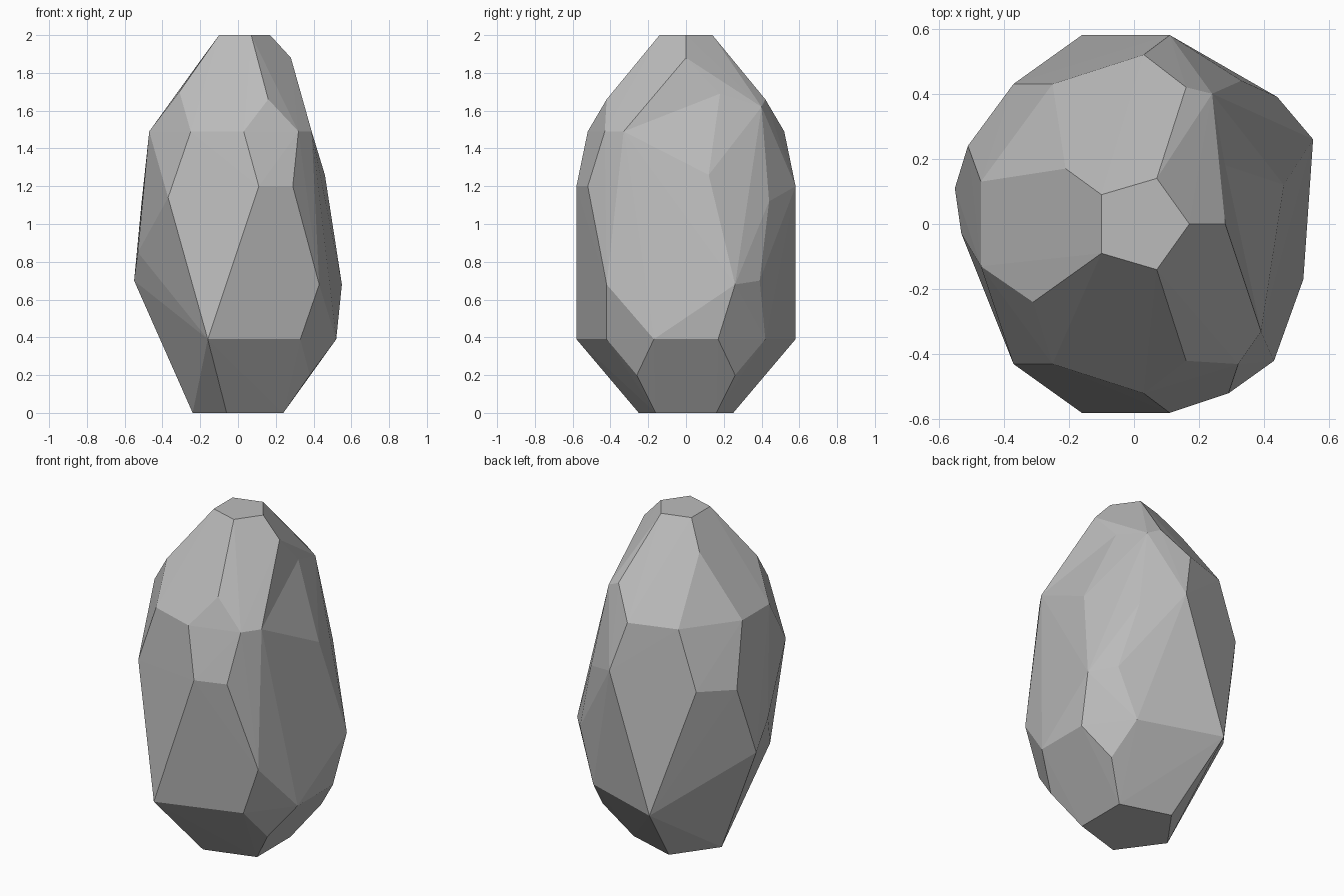
import bpy
from math import atan2
from mathutils import Vector

# Remove the default object only
default_cube = bpy.data.objects.get("Cube")
if default_cube:
    bpy.data.objects.remove(default_cube, do_unlink=True)


def make_material(name, colour):
    material = bpy.data.materials.new(name)
    material.use_nodes = True
    material.diffuse_color = colour
    material.node_tree.nodes["Principled BSDF"].inputs["Base Color"].default_value = colour
    return material


def ordered_facet(points, members, normal):
    """Order the corners of one flat facet counter-clockwise around its normal."""
    centre = sum((points[i] for i in members), Vector()) / len(members)
    across = (points[members[0]] - centre).normalized()
    up = normal.cross(across)

    def angle(i):
        offset = points[i] - centre
        return atan2(offset.dot(up), offset.dot(across))

    return sorted(members, key=angle)


def wrap_facets(points, tolerance=.00001):
    """Find every flat facet that has all the points on or behind it."""
    facets = {}
    count = len(points)
    for i in range(count):
        for j in range(i + 1, count):
            for k in range(j + 1, count):
                normal = (points[j] - points[i]).cross(points[k] - points[i])
                if normal.length < .0001:
                    continue
                normal.normalize()
                level = normal.dot(points[i])
                for facing in (normal, -normal):
                    limit = facing.dot(points[i]) + tolerance
                    if all(facing.dot(p) <= limit for p in points):
                        members = [n for n, p in enumerate(points)
                                   if abs(normal.dot(p) - level) <= tolerance]
                        facets[tuple(members)] = ordered_facet(points, members, facing)
    return list(facets.values())


def dent_edge(points, facets, start, end, bottom):
    """Push the edge between two corners inwards to a new corner."""
    ends = {points.index(Vector(start)), points.index(Vector(end))}
    points.append(Vector(bottom))
    middle = len(points) - 1
    result = []
    for facet in facets:
        if not ends <= set(facet):
            result.append(facet)
            continue
        for a, b in zip(facet, facet[1:] + facet[:1]):
            if {a, b} != ends:
                result.append([middle, a, b])
    return result


# Corners that occur on both the front and the back of the stone
paired_corners = [
    (.24, .16, 0), (-.06, .25, 0), (.38, .26, .2),
    (.52, .17, .39), (.33, .42, .39), (-.16, .58, .39),
    (.11, .58, 1.2), (-.37, .43, 1.14), (.03, .52, 1.49),
    (-.25, .43, 1.49), (-.47, .13, 1.49), (.16, .42, 1.66),
    (.07, .14, 2), (-.1, .09, 2),
]

# Ends of the ridge that is chipped, and the bottom of the chip
ridge_tip = (.28, 0, 1.88)
side_corner = (.46, .12, 1.26)
dent_bottom = (.28, .18, 1.69)

# Irregular corners that occur once
single_corners = [
    (-.24, 0, 0), (.17, 0, 2), ridge_tip, side_corner,
    (.43, -.42, .68), (.55, .26, .68), (.44, .39, .7),
    (.33, .44, 1.12), (.24, .4, 1.62), (.39, -.33, 1.49),
    (.32, -.43, 1.49), (.29, -.52, 1.2), (-.31, -.24, 1.7),
    (-.21, .17, 1.85), (-.53, -.03, .85), (-.55, .11, .7),
    (-.51, .24, 1.12),
]

corners = [Vector(corner) for corner in single_corners]
for x, y, z in paired_corners:
    corners += [Vector((x, y, z)), Vector((x, -y, z))]

# Faceted stone body with a shallow dent in its upper left side
stone_facets = wrap_facets(corners)
stone_facets = dent_edge(corners, stone_facets, ridge_tip, side_corner, dent_bottom)

mesh = bpy.data.meshes.new("stone")
mesh.from_pydata(corners, [], stone_facets)
mesh.validate()
mesh.update()
mesh.materials.append(make_material("stone grey", (.5, .5, .5, 1)))
stone = bpy.data.objects.new("stone", mesh)
bpy.context.collection.objects.link(stone)
